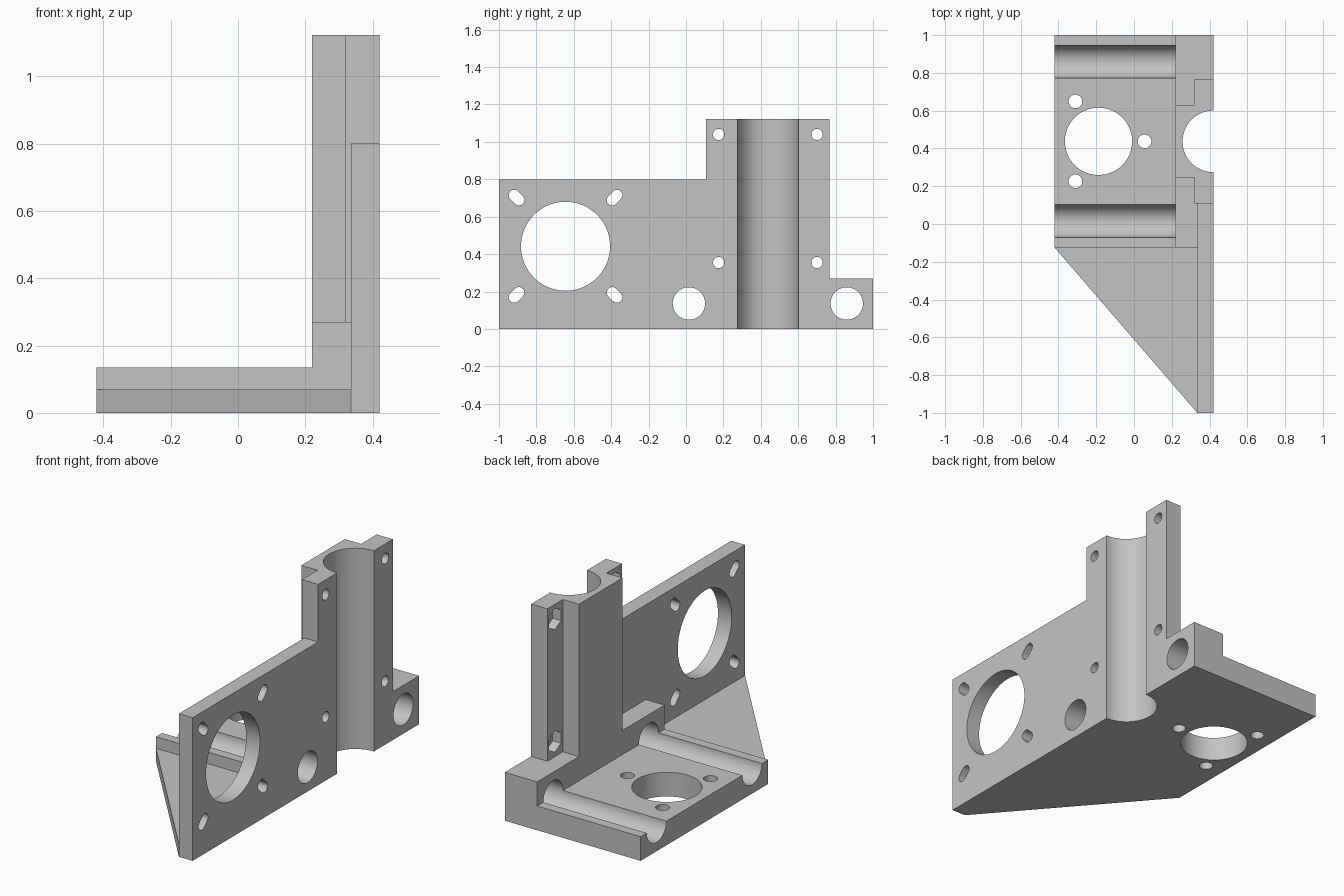
import bpy, bmesh
from math import sin, cos, pi, radians

if "Cube" in bpy.data.objects:
    bpy.data.objects.remove(bpy.data.objects["Cube"])

LEFT, RIGHT = -0.42, 0.42      # outer x limits
BACK, STEP = 1.0, -0.125       # carriage y limits
MID = (BACK + STEP) / 2        # carriage symmetry plane
INNER = 0.22                   # inner side of the rod block and column
EAR = 0.32                     # inner side of the column ears
PLATE = 0.335                  # inner side of the motor plate
BASE, BLOCK, WALL, TOP = 0.135, 0.27, 0.8, 1.122


def prism(name, points, axis, lo, hi):
    """Extrude a 2D outline: (y, z) along x, or (x, y) along z."""
    bm = bmesh.new()

    def place(p, d):
        return (d, p[0], p[1]) if axis == "x" else (p[0], p[1], d)

    face = bm.faces.new([bm.verts.new(place(p, lo)) for p in points])
    grown = bmesh.ops.extrude_face_region(bm, geom=[face])["geom"]
    shift = (hi - lo, 0, 0) if axis == "x" else (0, 0, hi - lo)
    verts = [g for g in grown if isinstance(g, bmesh.types.BMVert)]
    bmesh.ops.translate(bm, verts=verts, vec=shift)
    bmesh.ops.recalc_face_normals(bm, faces=bm.faces)
    mesh = bpy.data.meshes.new(name)
    bm.to_mesh(mesh)
    bm.free()
    obj = bpy.data.objects.new(name, mesh)
    bpy.context.collection.objects.link(obj)
    return obj


def rect(a0, a1, b0, b1):
    return [(a0, b0), (a1, b0), (a1, b1), (a0, b1)]


def circle(a, b, r, n=72, start=0.0):
    return [(a + r * cos(start + 2 * pi * i / n), b + r * sin(start + 2 * pi * i / n))
            for i in range(n)]


def slot(a, b, r, half, angle, n=16):
    """Stadium outline whose long axis lies along the angle."""
    pts = []
    for side in (0, pi):
        t = angle + side
        for i in range(n + 1):
            s = t - pi / 2 + pi * i / n
            pts.append((a + half * cos(t) + r * cos(s), b + half * sin(t) + r * sin(s)))
    return pts


def combine(target, tool, operation):
    tool.hide_render = True
    mod = target.modifiers.new(operation.title(), "BOOLEAN")
    mod.operation, mod.solver, mod.object = operation, "EXACT", tool
    bpy.context.view_layer.objects.active = target
    bpy.ops.object.modifier_apply(modifier=mod.name)
    bpy.data.objects.remove(tool)


# Solid body: base plate, rod block, column, motor plate and gusset
bracket = prism("motor_bracket", rect(LEFT, INNER + 0.05, STEP, BACK), "z", 0, BASE)
ear = 0.33
web = 0.1925
column_outline = [(RIGHT, MID - ear), (RIGHT, MID + ear), (EAR, MID + ear),
                  (EAR, MID + web), (INNER, MID + web), (INNER, MID - web),
                  (EAR, MID - web), (EAR, MID - ear)]
solids = [
    prism("rod_block", rect(INNER, RIGHT, STEP, BACK), "z", 0, BLOCK),
    prism("column", column_outline, "z", 0, TOP),
    prism("motor_plate", rect(-1, MID - ear + 0.05, 0, WALL), "x", PLATE, RIGHT),
    prism("gusset", [(LEFT, STEP), (PLATE, -1), (PLATE + 0.03, -1),
                     (PLATE + 0.03, STEP + 0.05), (LEFT, STEP + 0.05)], "z", 0, 0.07),
]
for solid in solids:
    combine(bracket, solid, "UNION")

# Vertical bearing channel, spindle opening and its three screw holes
cutters = [
    prism("channel_cutter", circle(RIGHT, MID, 0.163), "z", -0.1, TOP + 0.1),
    prism("spindle_cutter", circle(-0.188, MID, 0.178), "z", -0.1, 0.2),
]
for k in range(3):
    t = 2 * pi * k / 3
    cutters.append(prism("screw_cutter", circle(-0.188 + 0.244 * cos(t), MID + 0.244 * sin(t),
                                                0.036, 32), "z", -0.1, 0.2))

for side in (-1, 1):
    # Rod channels running across the base and through the rod block
    cutters.append(prism("rod_cutter", circle(MID + side * 0.422, BASE + 0.001, 0.0865),
                         "x", LEFT - 0.1, RIGHT + 0.1))
    # Clamp bolt holes with hexagonal nut pockets
    for z in (0.355, 1.04):
        y = MID + side * 0.263
        cutters.append(prism("bolt_cutter", circle(y, z, 0.03, 32), "x", 0.3, 0.5))
        cutters.append(prism("nut_cutter", circle(y, z, 0.06, 6, pi / 2), "x", 0.3, 0.37))

# Motor opening and its four diagonal slots
my, mz = -0.644, 0.442
cutters.append(prism("motor_cutter", circle(my, mz, 0.238), "x", 0.3, 0.5))
for sy in (-1, 1):
    for sz in (-1, 1):
        cutters.append(prism("slot_cutter",
                             slot(my + sy * 0.262, mz + sz * 0.26, 0.029, 0.018, sy * sz * pi / 4),
                             "x", 0.3, 0.5))
for cutter in cutters:
    combine(bracket, cutter, "DIFFERENCE")

# Single grey plastic
grey = bpy.data.materials.new("grey_plastic")
grey.use_nodes = True
colour = (0.55, 0.55, 0.55, 1)
grey.diffuse_color = colour
grey.node_tree.nodes["Principled BSDF"].inputs["Base Color"].default_value = colour
bracket.data.materials.clear()
bracket.data.materials.append(grey)

bpy.ops.object.select_all(action="DESELECT")
bracket.select_set(True)
bpy.context.view_layer.objects.active = bracket
bpy.ops.object.shade_smooth_by_angle(angle=radians(30))
